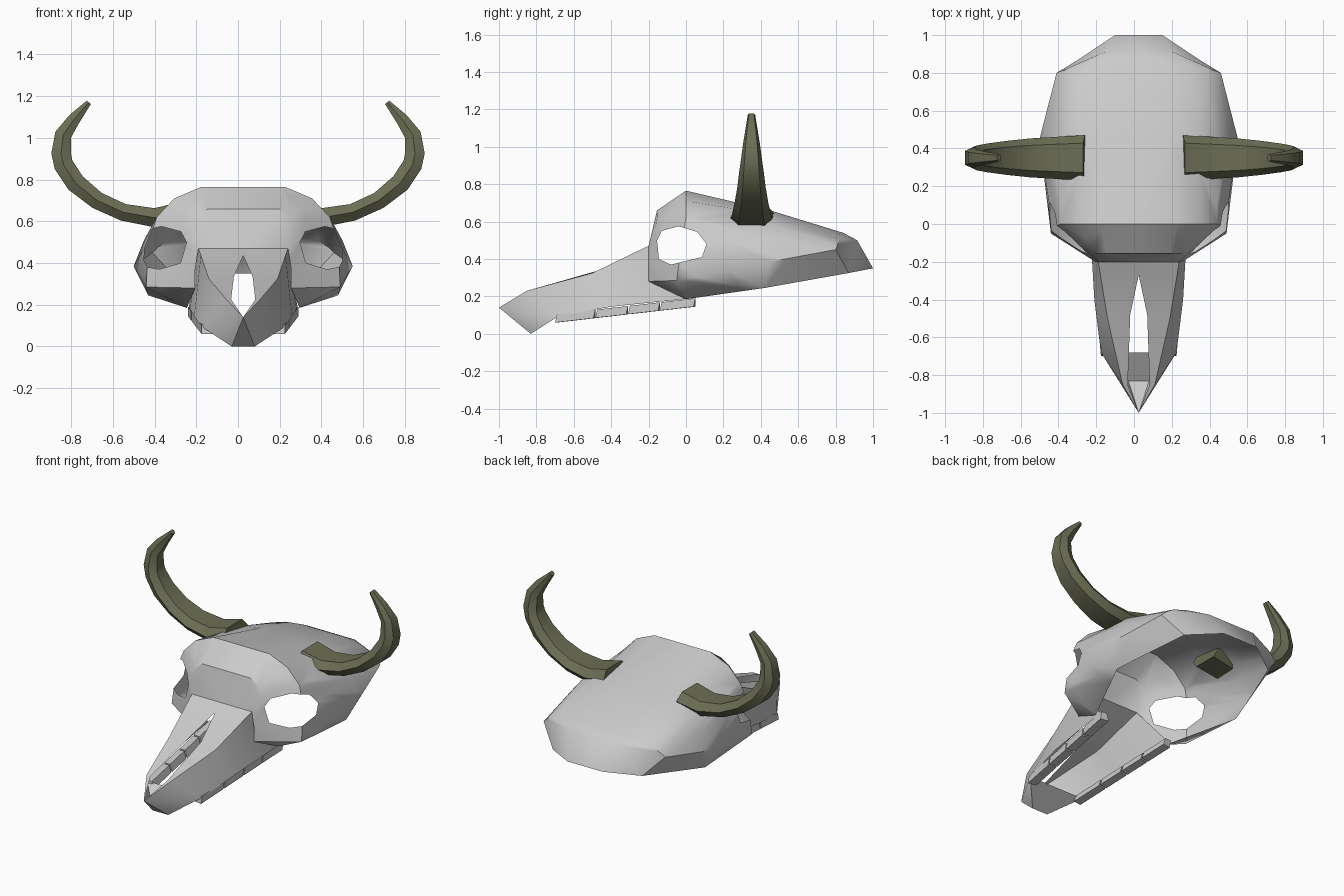
import bpy, bmesh
from math import atan2
from mathutils import Vector

if "Cube" in bpy.data.objects:
    bpy.data.objects.remove(bpy.data.objects["Cube"])

CX = 0.025  # the bone sits slightly off the horn centre


def finish(name, bm, loc=(0, 0, 0), mirror=None, angle=0.7, mat=None):
    bmesh.ops.remove_doubles(bm, verts=bm.verts, dist=0.0005)
    bmesh.ops.recalc_face_normals(bm, faces=bm.faces)
    me = bpy.data.meshes.new(name)
    bm.to_mesh(me)
    bm.free()
    ob = bpy.data.objects.new(name, me)
    bpy.context.collection.objects.link(ob)
    ob.location = loc
    if mirror:
        m = ob.modifiers.new("mirror", 'MIRROR')
        m.use_clip = True
    if mat:
        me.materials.append(mat)
    bpy.ops.object.select_all(action='DESELECT')
    ob.select_set(True)
    bpy.context.view_layer.objects.active = ob
    bpy.ops.object.shade_smooth_by_angle(angle=angle)
    return ob


def grid(bm, rows):
    vs = [[bm.verts.new(p) for p in r] for r in rows]
    for a, b in zip(vs, vs[1:]):
        for i in range(len(a) - 1):
            bm.faces.new((a[i], a[i + 1], b[i + 1], b[i]))
    return vs


def poly(bm, *pts):
    bm.faces.new([bm.verts.new(p) for p in pts])


# cranium: half sections from lower rim to crown, front to back
back = (.17, .915, .5)
rows = [
    [(.23, -.2, .28), (.23, -.2, .37), (.215, -.2, .47), (.25, -.165, .56), (.23, -.155, .62), (.17, -.155, .66)],
    [(.27, 0, .185), (.465, -.05, .285), (.455, -.02, .5), (.415, 0, .62), (.33, 0, .71), (.2, 0, .765)],
    [(.455, .42, .245), (.525, .45, .385), (.475, .45, .51), (.41, .45, .59), (.31, .45, .638), (.18, .45, .66)],
    [(.32, .87, .325), (.435, .8, .45), (.41, .81, .475), (.36, .82, .505), (.27, .83, .53), (.16, .84, .54)],
    [(.125, 1, .35)] + [back] * 5,
]
for r in rows:
    r.append((0, r[-1][1], r[-1][2]))
bm = bmesh.new()
vs = grid(bm, rows)
f = vs[0]
bm.faces.new([f[2], f[3], f[4], f[5], f[6], bm.verts.new((0, -.2, .47))])
bm.faces.new([vs[4][0], vs[4][5], vs[4][6], bm.verts.new((0, 1, .35))])
bmesh.ops.remove_doubles(bm, verts=bm.verts, dist=0.0005)
bmesh.ops.triangulate(bm, faces=bm.faces)

# eye opening, cut through the side wall
eye = [(-.155, .5), (-.13, .55), (-.04, .575), (.06, .545),
       (.11, .48), (.085, .41), (-.08, .37), (-.145, .4)]
planes = []
for (y0, z0), (y1, z1) in zip(eye, eye[1:] + eye[:1]):
    planes.append((Vector((0, y0, z0)), Vector((0, z0 - z1, y1 - y0)).normalized()))


def inside(done):
    out = []
    for fc in bm.faces:
        c = fc.calc_center_median()
        if c.x > .2 and all((c - p).dot(n) < 0 for p, n in done):
            out.append(fc)
    return out


for k, (p, n) in enumerate(planes):
    fs = inside(planes[:k])
    geom = set(fs)
    for fc in fs:
        geom.update(fc.edges)
        geom.update(fc.verts)
    bmesh.ops.bisect_plane(bm, geom=list(geom), dist=1e-5, plane_co=p, plane_no=n)
bmesh.ops.delete(bm, geom=inside(planes), context='FACES')
finish("cranium", bm, (CX, 0, 0), True)

# snout: half shell around the nasal opening
bm = bmesh.new()
grid(bm, [
    [(0, -.2, .47), (.215, -.2, .47), (.26, .03, .19)],
    [(0, -.27, .435), (.203, -.27, .437), (.255, -.06, .18)],
    [(.045, -.48, .335), (.165, -.5, .325), (.235, -.4, .145)],
    [(.058, -.85, .225), (.085, -.85, .23), (.2, -.68, .095)],
])
tip, chin, cheek = (0, -1, .14), (.055, -.83, 0), (.2, -.68, .095)
poly(bm, (.058, -.85, .225), (.085, -.85, .23), tip)
poly(bm, (.085, -.85, .23), cheek, tip)
poly(bm, cheek, chin, tip)
poly(bm, tip, chin, (0, -.83, 0))
poly(bm, chin, cheek, (0, -.68, .095), (0, -.83, 0))
finish("snout", bm, (CX, 0, 0), True, 0.45)

# teeth: four blocks along each side
cuts = [(-.69, -.485), (-.475, -.31), (-.3, -.14), (-.13, .05)]
bm = bmesh.new()
for y0, y1 in cuts:
    pts = []
    for y in (y0, y1):
        t = (y + .69) / .74
        x, z = .2 + .065 * t, .06 + .085 * t
        pts.append([bm.verts.new(q) for q in
                    ((x - .055, y, z), (x, y - .01, z), (x, y, z + .045), (x - .04, y, z + .045))])
    a, b = pts
    for i in range(4):
        j = (i + 1) % 4
        bm.faces.new((a[i], a[j], b[j], b[i]))
    bm.faces.new(a)
    bm.faces.new(b)
finish("teeth", bm, (CX, 0, 0), True, 0.4)

# horns: six-sided section swept along a curl (x, z, half height, half depth)
mat = bpy.data.materials.new("horn_olive")
mat.diffuse_color = (.15, .155, .09, 1)
mat.use_nodes = True
mat.node_tree.nodes["Principled BSDF"].inputs["Base Color"].default_value = mat.diffuse_color
path = [(.26, .645, .05, .12), (.40, .617, .046, .112), (.55, .643, .041, .103), (.675, .7, .042, .09),
        (.778, .783, .047, .076), (.836, .87, .047, .065), (.848, .925, .047, .057),
        (.838, 1.015, .04, .045), (.785, 1.09, .03, .033), (.715, 1.17, .013, .02)]
shape = [(1, .65), (0, 1), (-1, .65), (-1, -.65), (0, -1), (1, -.65)]
bm = bmesh.new()
rings = []
for i, (x, z, h, d) in enumerate(path):
    p, q = path[max(i - 1, 0)], path[min(i + 1, len(path) - 1)]
    t = Vector((q[0] - p[0], 0, q[1] - p[1])).normalized()
    n = Vector((-t.z, 0, t.x))
    c = Vector((x, .35, z))
    rings.append([bm.verts.new(c + n * h * u + Vector((0, d * v, 0))) for u, v in shape])
for a, b in zip(rings, rings[1:]):
    for i in range(6):
        j = (i + 1) % 6
        bm.faces.new((a[i], a[j], b[j], b[i]))
bm.faces.new(rings[0])
bm.faces.new(rings[-1])
finish("horns", bm, (0, 0, 0), True, 0.6, mat)
